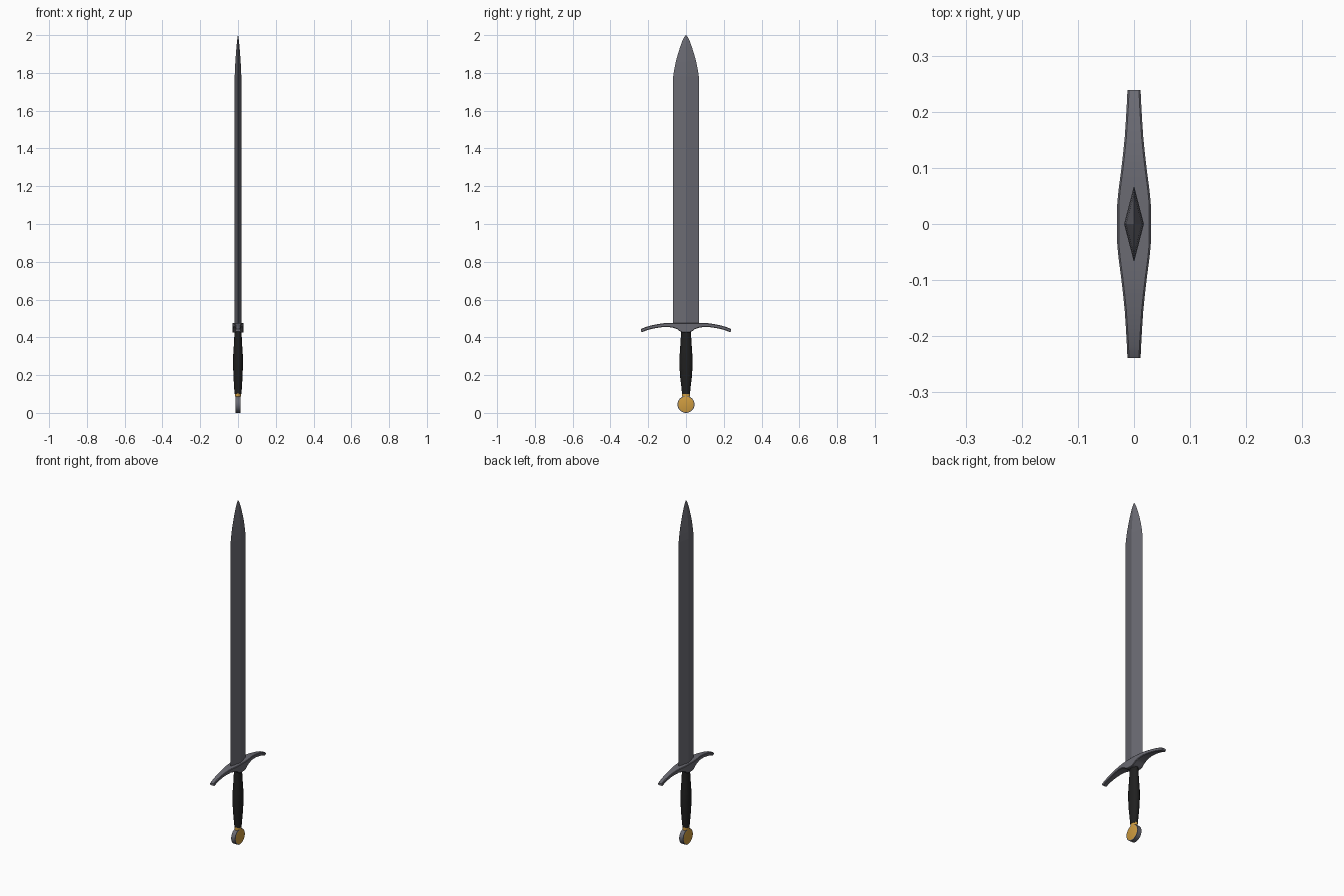
import bpy, bmesh, math

if "Cube" in bpy.data.objects:
    bpy.data.objects.remove(bpy.data.objects["Cube"])


def material(name, rgb):
    m = bpy.data.materials.new(name)
    m.diffuse_color = (*rgb, 1)
    m.use_nodes = True
    m.node_tree.nodes["Principled BSDF"].inputs["Base Color"].default_value = m.diffuse_color
    return m


steel = material("grey steel", (0.145, 0.145, 0.17))
leather = material("black leather", (0.014, 0.014, 0.014))
gold = material("gold", (0.62, 0.33, 0.05))


def loft(name, rings, mats, smooth=None):
    """Skin a list of equal-length closed rings and cap both ends."""
    bm = bmesh.new()
    loops = [[bm.verts.new(p) for p in r] for r in rings]
    n = len(loops[0])
    for a, b in zip(loops, loops[1:]):
        for i in range(n):
            j = (i + 1) % n
            bm.faces.new((a[i], a[j], b[j], b[i]))
    bm.faces.new(loops[0][::-1])
    bm.faces.new(loops[-1])
    bmesh.ops.recalc_face_normals(bm, faces=bm.faces)
    me = bpy.data.meshes.new(name)
    bm.to_mesh(me)
    bm.free()
    for m in mats:
        me.materials.append(m)
    ob = bpy.data.objects.new(name, me)
    bpy.context.collection.objects.link(ob)
    if smooth:
        bpy.ops.object.select_all(action='DESELECT')
        bpy.context.view_layer.objects.active = ob
        ob.select_set(True)
        bpy.ops.object.shade_smooth_by_angle(angle=math.radians(smooth))
    return ob


def ellipse(rx, ry, z, n=16):
    return [(rx * math.cos(2 * math.pi * i / n), ry * math.sin(2 * math.pi * i / n), z)
            for i in range(n)]


# Blade: diamond section, curved to a point
blade = [(0.45, 0.068), (1.78, 0.068), (1.82, 0.062), (1.86, 0.054),
         (1.90, 0.043), (1.94, 0.030), (1.97, 0.019), (1.99, 0.009), (2.0, 0.001)]
loft("blade", [[(w * 0.26, 0, z), (0, w, z), (-w * 0.26, 0, z), (0, -w, z)]
               for z, w in blade], [steel])

# Crossguard: half stations (y, half depth, bottom, top), mirrored across the blade
half = [(0.0, 0.030, 0.425, 0.477), (0.02, 0.030, 0.426, 0.477), (0.034, 0.030, 0.433, 0.477),
        (0.046, 0.029, 0.443, 0.477), (0.065, 0.027, 0.450, 0.477),
        (0.095, 0.023, 0.455, 0.477), (0.125, 0.0195, 0.454, 0.474),
        (0.155, 0.0165, 0.450, 0.469), (0.185, 0.0145, 0.444, 0.463),
        (0.215, 0.0128, 0.435, 0.454), (0.232, 0.012, 0.427, 0.447), (0.239, 0.012, 0.431, 0.443)]
stations = [(-y, d, b, t) for y, d, b, t in half[:0:-1]] + half
rings = []
for y, d, b, t in stations:
    c = 0.003  # chamfered edges
    rings.append([(d - c, y, b), (d, y, b + c), (d, y, t - c), (d - c, y, t),
                  (c - d, y, t), (-d, y, t - c), (-d, y, b + c), (c - d, y, b)])
loft("crossguard", rings, [steel], 30)

# Grip: swelling oval handle
grip = [(0.10, 0.018, 0.021), (0.14, 0.021, 0.025), (0.19, 0.024, 0.031), (0.25, 0.026, 0.035),
        (0.30, 0.026, 0.034), (0.36, 0.022, 0.030), (0.44, 0.018, 0.025)]
loft("grip", [ellipse(rx, ry, z) for z, rx, ry in grip], [leather], 40)

# Collar between grip and pommel
loft("collar", [ellipse(0.015, 0.022, 0.086), ellipse(0.015, 0.022, 0.103)], [gold], 40)

# Pommel: steel disc with gold faces on both sides
disc = []
for x, r in ((-0.014, 0.041), (-0.0125, 0.045), (0.0125, 0.045), (0.014, 0.041)):
    disc.append([(x, p[0], p[1] + 0.049 - 0.004) for p in ellipse(r, r, 0, 32)])
pommel = loft("pommel", disc, [steel, gold], 30)
for f in pommel.data.polygons:
    if abs(f.normal.x) > 0.99:
        f.material_index = 1
